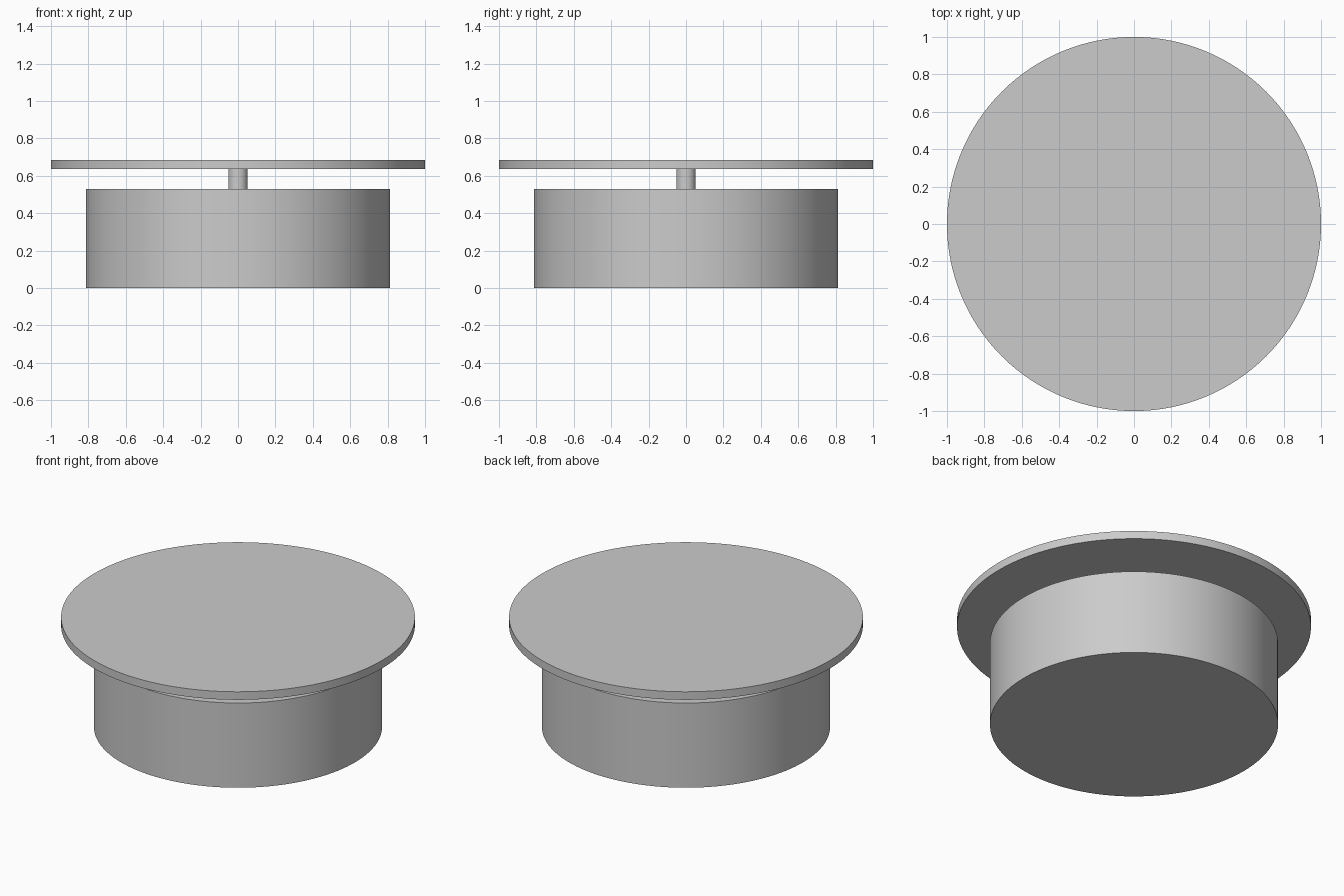
import bpy
import math

cube = bpy.data.objects.get("Cube")
if cube:
    bpy.data.objects.remove(cube, do_unlink=True)

# Single plain grey for every part
grey = bpy.data.materials.new("light grey")
grey.use_nodes = True
colour = (0.6, 0.6, 0.6, 1)
grey.diffuse_color = colour
grey.node_tree.nodes["Principled BSDF"].inputs["Base Color"].default_value = colour


def disc(name, radius, bottom, top, sides):
    """Upright capped cylinder between two heights."""
    bpy.ops.mesh.primitive_cylinder_add(
        vertices=sides, radius=radius, depth=top - bottom,
        location=(0, 0, (bottom + top) / 2))
    obj = bpy.context.object
    obj.name = name
    obj.data.name = name
    obj.data.materials.append(grey)
    bpy.ops.object.shade_smooth_by_angle(angle=math.radians(30))
    return obj


# Wide drum base, thin centre stem, flat round top
disc("drum_base", 0.814, 0, 0.528, 128)
disc("centre_stem", 0.052, 0.528, 0.635, 48)
disc("round_top", 1, 0.635, 0.685, 128)
